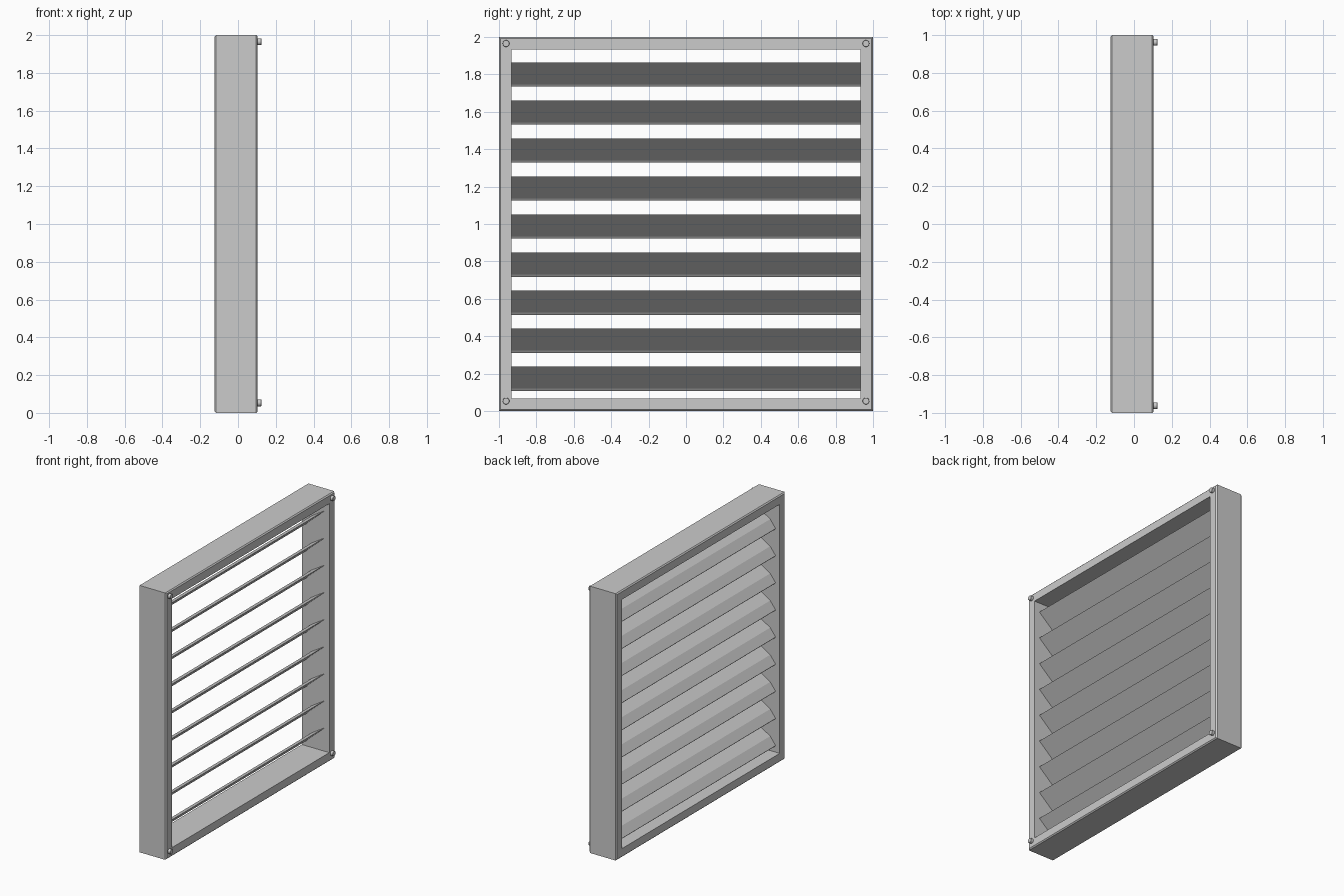
import bpy, bmesh, math

if "Cube" in bpy.data.objects:
    bpy.data.objects.remove(bpy.data.objects["Cube"])

X0, X1 = -0.124, 0.104      # frame depth
W, B = 0.067, 0.008         # border width, edge chamfer


def mesh_object(name, verts, faces):
    me = bpy.data.meshes.new(name)
    me.from_pydata(verts, [], faces)
    bm = bmesh.new()
    bm.from_mesh(me)
    bmesh.ops.recalc_face_normals(bm, faces=bm.faces)
    bm.to_mesh(me)
    bm.free()
    ob = bpy.data.objects.new(name, me)
    bpy.context.collection.objects.link(ob)
    return ob


# Square frame: a chamfered section swept round four mitred corners
section = [(X0, B), (X0 + B, 0), (X1 - B, 0), (X1, B), (X1, W), (X0, W)]
n = len(section)
verts = [(x, sy * (1 - d), 1 + sz * (1 - d))
         for sy, sz in ((-1, -1), (1, -1), (1, 1), (-1, 1))
         for x, d in section]
faces = [(c * n + i, c * n + (i + 1) % n,
          (c + 1) % 4 * n + (i + 1) % n, (c + 1) % 4 * n + i)
         for c in range(4) for i in range(n)]
mesh_object("frame", verts, faces)

# Tilted louvre blades: flat underside, ridged top, pointed upper edge
blade = [(0.060, 0.237), (0.057, 0.238), (-0.045, 0.175),
         (-0.090, 0.116), (-0.083, 0.108), (-0.074, 0.120)]
m = len(blade)
half = 1 - W
for k in range(9):
    dz = k * 0.2033
    verts = [(x, s * half, z + dz) for s in (-1, 1) for x, z in blade]
    faces = [(i, (i + 1) % m, m + (i + 1) % m, m + i) for i in range(m)]
    faces += [tuple(range(m)), tuple(range(2 * m - 1, m - 1, -1))]
    mesh_object(f"louvre_blade_{k + 1}", verts, faces)

# Corner screw heads
for y in (-0.962, 0.962):
    for z in (0.053, 1.965):
        bpy.ops.mesh.primitive_cylinder_add(
            vertices=24, radius=0.018, depth=0.024,
            location=(0.112, y, z), rotation=(0, math.pi / 2, 0))
        screw = bpy.context.object
        screw.name = "corner_screw"
        bev = screw.modifiers.new("bevel", 'BEVEL')
        bev.width = 0.002
        bev.segments = 2
        bpy.ops.object.shade_smooth_by_angle()
